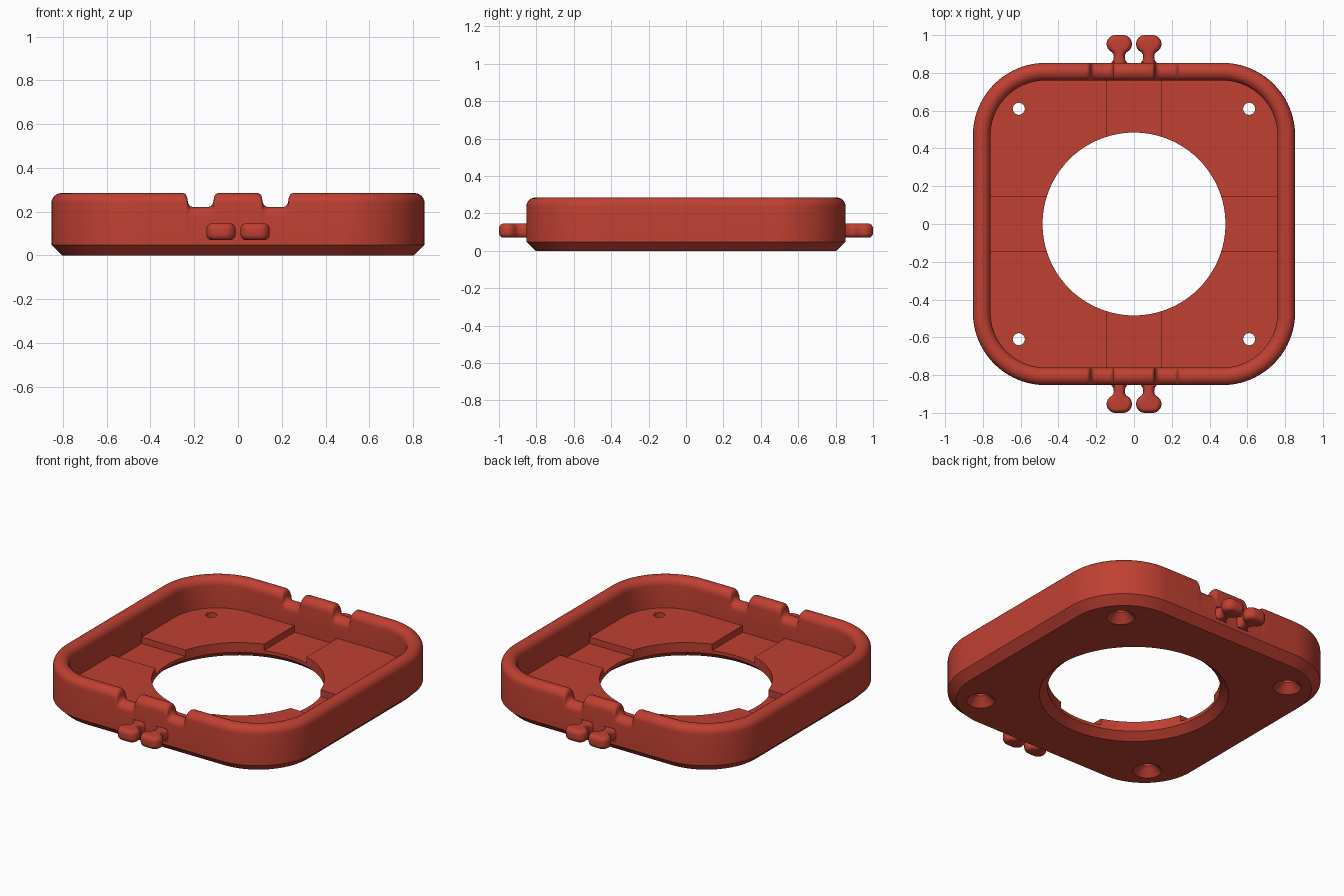
import bpy, bmesh, math
from mathutils import Vector

if "Cube" in bpy.data.objects:
    bpy.data.objects.remove(bpy.data.objects["Cube"])

red = bpy.data.materials.new("brick_red")
red.diffuse_color = (0.527, 0.051, 0.032, 1)
red.use_nodes = True
red.node_tree.nodes["Principled BSDF"].inputs["Base Color"].default_value = red.diffuse_color

HALF, RAD, WALL = 0.853, 0.385, 0.093     # outer half width, corner radius, wall thickness
TOP, FLOOR, CHANNEL = 0.285, 0.10, 0.06   # heights


def solid(name, loops):
    """Closed mesh from a stack of equal-length point loops, capped at both ends."""
    bm = bmesh.new()
    rings = [[bm.verts.new(p) for p in loop] for loop in loops]
    n = len(rings[0])
    for a, b in zip(rings, rings[1:]):
        for i in range(n):
            j = (i + 1) % n
            bm.faces.new((a[i], a[j], b[j], b[i]))
    bm.faces.new(rings[0])
    bm.faces.new(rings[-1])
    bmesh.ops.recalc_face_normals(bm, faces=bm.faces)
    mesh = bpy.data.meshes.new(name)
    bm.to_mesh(mesh)
    bm.free()
    mesh.materials.append(red)
    ob = bpy.data.objects.new(name, mesh)
    bpy.context.collection.objects.link(ob)
    return ob


def smooth(ob, angle=35):
    bpy.ops.object.select_all(action='DESELECT')
    ob.select_set(True)
    bpy.context.view_layer.objects.active = ob
    bpy.ops.object.shade_smooth_by_angle(angle=math.radians(angle))


def notch_stations():
    """(x, drop) pairs along the front and back rim, left to right."""
    hw, hd, steps = 0.022, 0.0315, 5
    down = []
    for k in range(steps + 1):
        t = math.pi / 2 * k / steps
        down.append((hw * math.sin(t) * 0.96, hd * (1 - math.cos(t))))
    for k in range(1, steps + 1):
        t = math.pi / 2 * k / steps
        down.append((hw * (2 - math.cos(t)), hd * (1 + math.sin(t))))
    left = [(-0.252 + x, d) for x, d in down] + [(-0.09 - x, d) for x, d in reversed(down)]
    return left + [(-x, d) for x, d in reversed(left)]


def rim_path():
    """Rounded square as (centre, outward direction, rim drop), counter-clockwise."""
    c, pts = HALF - RAD, []
    notches = notch_stations()
    for q, (sx, sy) in enumerate([(1, 1), (-1, 1), (-1, -1), (1, -1)]):
        for k in range(25):
            a = math.pi / 2 * (q + k / 24)
            pts.append((Vector((sx * c, sy * c)), Vector((math.cos(a), math.sin(a))), 0))
        if q == 0:
            pts += [(Vector((-x, c)), Vector((0, 1)), d) for x, d in notches]
        if q == 2:
            pts += [(Vector((x, -c)), Vector((0, -1)), d) for x, d in notches]
    return pts


# Tray body: chamfered base, wall with a fully rounded rim, flat inner floor
path = rim_path()
r = WALL / 2
section = [(0.05, 0, 0), (0, 0.048, 0)]
section += [(r - r * math.cos(math.pi * k / 12), TOP - r + r * math.sin(math.pi * k / 12), 1)
            for k in range(13)]
section.append((WALL, FLOOR, 0))
tray = solid("tray", [[(*(c + n * (RAD - inset)), z - d * follows) for c, n, d in path]
                      for inset, z, follows in section])


def hole(name, x, y, radius, flare, depth, sides):
    """Through hole, widened like a cone at the underside."""
    slope = (flare - radius) / depth
    prof = [(flare + 0.02 * slope, -0.02), (radius, depth), (radius, 0.2)]
    return solid(name, [[(x + R * math.cos(2 * math.pi * i / sides),
                          y + R * math.sin(2 * math.pi * i / sides), z)
                         for i in range(sides)] for R, z in prof])


def box(name, hx, hy, z0, z1):
    return solid(name, [[(-hx, -hy, z), (hx, -hy, z), (hx, hy, z), (-hx, hy, z)]
                        for z in (z0, z1)])


# Cross channels, central opening and four countersunk screw holes
inner = HALF - WALL + 0.001
cutters = [box("channel_x", inner, 0.146, CHANNEL, 0.13),
           box("channel_y", 0.146, inner, CHANNEL, 0.13),
           hole("opening", 0, 0, 0.484, 0.53, 0.04, 96)]
cutters += [hole("screw_hole", sx * 0.61, sy * 0.61, 0.032, 0.08, 0.05, 32)
            for sx in (-1, 1) for sy in (-1, 1)]
bpy.context.view_layer.objects.active = tray
for cutter in cutters:
    mod = tray.modifiers.new("cut", 'BOOLEAN')
    mod.operation, mod.solver, mod.object = 'DIFFERENCE', 'EXACT', cutter
    bpy.ops.object.modifier_apply(modifier=mod.name)
    bpy.data.objects.remove(cutter)
smooth(tray)


# Hook knobs: necked pegs with pill-shaped heads, two on the front and two on the back
def knob_outline():
    half = [(0.046, 0.835), (0.040, 0.855), (0.032, 0.868), (0.029, 0.885),
            (0.031, 0.898), (0.037, 0.908)]
    for k in range(13):
        a = math.radians(-50 + 140 * k / 12)
        half.append((0.020 + 0.047 * math.cos(a), 0.953 + 0.047 * math.sin(a)))
    return [Vector(p) for p in half] + [Vector((-x, y)) for x, y in reversed(half)]


def knob(name, cx, side):
    pts = knob_outline()
    n = len(pts)
    normals = []
    for i in range(n):
        t = pts[(i + 1) % n] - pts[i - 1]
        normals.append(Vector((t.y, -t.x)).normalized())
    loops = []
    for s in (-1, 1):
        for k in range(6):
            a = math.pi / 2 * (k / 5 if s > 0 else 1 - k / 5)
            inset = 0.024 * (1 - math.cos(a))
            z = 0.108 + s * (0.010 + 0.028 * math.sin(a))
            loops.append([(cx + p.x - m.x * inset, side * (p.y - m.y * inset), z)
                          for p, m in zip(pts, normals)])
    smooth(solid(name, loops), 50)


for side, label in ((-1, "front"), (1, "back")):
    for sx, hand in ((-1, "left"), (1, "right")):
        knob(f"{label}_{hand}_knob", sx * 0.078, side)
